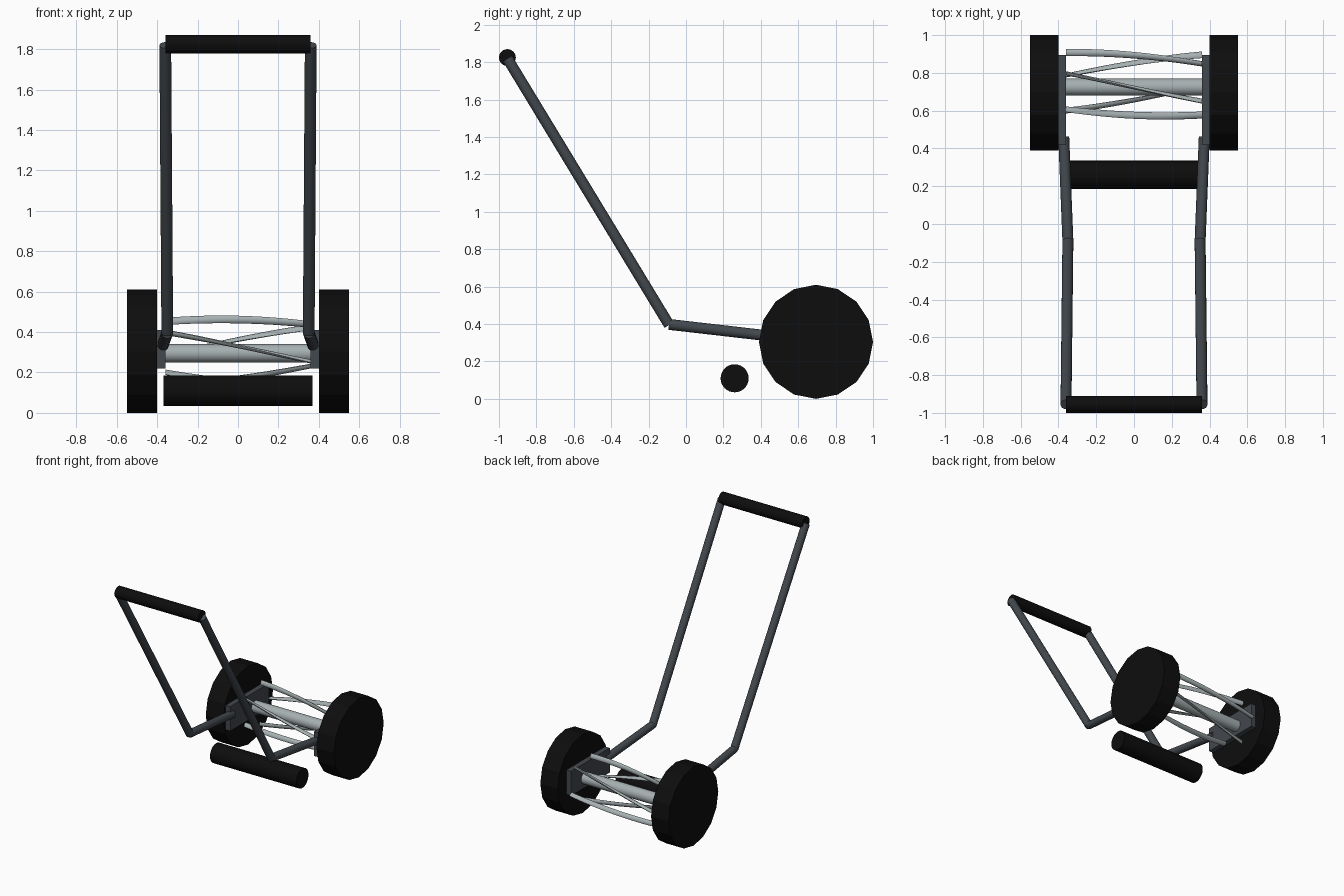
import bpy, math
from mathutils import Vector

if "Cube" in bpy.data.objects:
    bpy.data.objects.remove(bpy.data.objects["Cube"])


def material(name, rgb):
    m = bpy.data.materials.new(name)
    m.diffuse_color = (*rgb, 1)
    m.use_nodes = True
    m.node_tree.nodes["Principled BSDF"].inputs["Base Color"].default_value = m.diffuse_color
    return m


BLACK = material("black_rubber", (0.004, 0.004, 0.004))
DARK = material("dark_steel", (0.055, 0.065, 0.075))
STEEL = material("bright_steel", (0.38, 0.43, 0.44))


def rod(name, a, b, radius, mat, sides=24, smooth=True, spin=0.0):
    """Closed cylinder between two points."""
    a, b = Vector(a), Vector(b)
    d = b - a
    q = d.to_track_quat('Z', 'Y')
    ring = [(radius * math.cos(spin + 2 * math.pi * i / sides),
             radius * math.sin(spin + 2 * math.pi * i / sides)) for i in range(sides)]
    verts = [a + q @ Vector((u, v, z)) for z in (0, d.length) for u, v in ring]
    n = sides
    faces = [(i, (i + 1) % n, n + (i + 1) % n, n + i) for i in range(n)]
    faces += [tuple(reversed(range(n))), tuple(range(n, 2 * n))]
    return make(name, verts, faces, mat, smooth)


def make(name, verts, faces, mat, smooth):
    me = bpy.data.meshes.new(name)
    me.from_pydata(verts, [], faces)
    me.materials.append(mat)
    ob = bpy.data.objects.new(name, me)
    bpy.context.collection.objects.link(ob)
    if smooth:
        for p in me.polygons:
            p.use_smooth = len(p.vertices) == 4
        bpy.ops.object.select_all(action='DESELECT')
        ob.select_set(True)
        bpy.context.view_layer.objects.active = ob
        bpy.ops.object.shade_smooth_by_angle(angle=math.radians(40))
    return ob


def blade(name, start, twist):
    """Twisted bar with a flat oval section, wound around the reel axis."""
    cy, cz, r, steps, n = 0.74, 0.295, 0.168, 14, 8
    verts, faces = [], []
    for s in range(steps + 1):
        t = s / steps
        ang = start + twist * t
        x = -0.36 + 0.72 * t
        for k in range(n):
            p = 2 * math.pi * k / n
            rad, tan = r + 0.019 * math.cos(p), 0.010 * math.sin(p)
            verts.append((x, cy + rad * math.cos(ang) - tan * math.sin(ang),
                          cz + rad * math.sin(ang) + tan * math.cos(ang)))
    for s in range(steps):
        for k in range(n):
            a, b = s * n + k, s * n + (k + 1) % n
            faces.append((a, b, b + n, a + n))
    faces += [tuple(reversed(range(n))), tuple(range(steps * n, steps * n + n))]
    return make(name, verts, [tuple(reversed(f)) for f in faces], STEEL, True)


# Wheels, side plates and handle tubes on both sides
for side, s in (("left", -1), ("right", 1)):
    rod(side + "_wheel", (s * 0.40, 0.695, 0.305), (s * 0.55, 0.695, 0.305),
        0.305, BLACK, sides=16, smooth=False)
    bpy.ops.mesh.primitive_cube_add(size=1, location=(s * 0.3825, 0.657, 0.315))
    plate = bpy.context.object
    plate.name = side + "_side_plate"
    plate.scale = (0.045, 0.475, 0.19)
    plate.data.materials.append(DARK)
    rod(side + "_lower_tube", (s * 0.35, -0.09, 0.398), (s * 0.372, 0.46, 0.335),
        0.029, DARK)
    rod(side + "_upper_tube", (s * 0.35, -0.09, 0.395), (s * 0.36, -0.955, 1.82),
        0.029, DARK)

# Hand grip and rear roller
rod("hand_grip", (-0.36, -0.955, 1.825), (0.36, -0.955, 1.825), 0.045, BLACK)
rod("rear_roller", (-0.37, 0.26, 0.11), (0.37, 0.26, 0.11), 0.075, BLACK, sides=32)

# Cutting reel
rod("reel_axle", (-0.37, 0.725, 0.295), (0.37, 0.725, 0.295), 0.045, STEEL)
for i in range(5):
    blade(f"reel_blade_{i + 1}", math.radians(-2 + 72 * i), math.radians(52))
